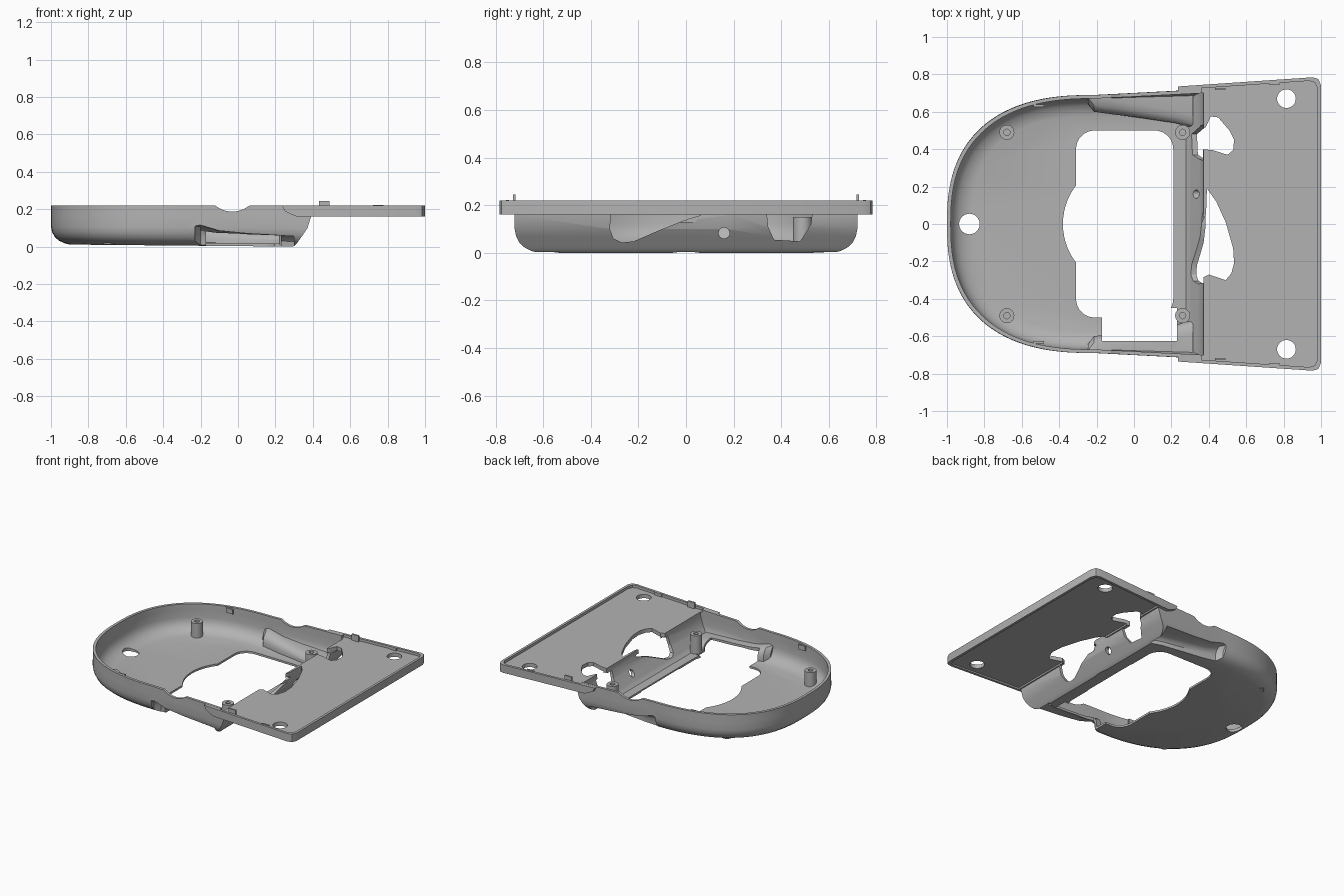
import bpy, bmesh, math

if "Cube" in bpy.data.objects:
    bpy.data.objects.remove(bpy.data.objects["Cube"])

grey = bpy.data.materials.new("grey_plastic")
grey.diffuse_color = (0.45, 0.45, 0.45, 1)
grey.use_nodes = True
grey.node_tree.nodes["Principled BSDF"].inputs["Base Color"].default_value = grey.diffuse_color


def loft(name, rings):
    """Closed solid through rings that share a point count."""
    bm = bmesh.new()
    vs = [[bm.verts.new(p) for p in r] for r in rings]
    n = len(vs[0])
    for a, b in zip(vs, vs[1:]):
        for i in range(n):
            j = (i + 1) % n
            bm.faces.new((a[i], a[j], b[j], b[i]))
    bm.faces.new(vs[0][::-1])
    bm.faces.new(vs[-1])
    bmesh.ops.recalc_face_normals(bm, faces=bm.faces)
    me = bpy.data.meshes.new(name)
    bm.to_mesh(me)
    bm.free()
    ob = bpy.data.objects.new(name, me)
    bpy.context.collection.objects.link(ob)
    me.materials.append(grey)
    return ob


def prism(name, pts, lo, hi, axis="z"):
    put = {"z": lambda a, b, h: (a, b, h), "x": lambda a, b, h: (h, a, b),
           "y": lambda a, b, h: (a, h, b)}[axis]
    return loft(name, [[put(a, b, h) for a, b in pts] for h in (lo, hi)])


def circle(cx, cy, r, n=32):
    return [(cx + r * math.cos(2 * math.pi * i / n), cy + r * math.sin(2 * math.pi * i / n))
            for i in range(n)]


def box(x0, x1, y0, y1):
    return [(x0, y0), (x1, y0), (x1, y1), (x0, y1)]


def rounded(x0, x1, y0, y1, r, n=8):
    pts = []
    for k, (cx, cy) in enumerate(((x1 - r, y1 - r), (x0 + r, y1 - r), (x0 + r, y0 + r), (x1 - r, y0 + r))):
        for i in range(n + 1):
            a = math.pi / 2 * (k + i / n)
            pts.append((cx + r * math.cos(a), cy + r * math.sin(a)))
    return pts


def combine(target, other, op="DIFFERENCE"):
    m = target.modifiers.new("cut", "BOOLEAN")
    m.operation, m.object, m.solver = op, other, "EXACT"
    bpy.context.view_layer.update()
    me = bpy.data.meshes.new_from_object(target.evaluated_get(bpy.context.evaluated_depsgraph_get()))
    target.modifiers.clear()
    target.data = me
    bpy.data.objects.remove(other)


# Rounded nose with nearly straight flanks, ending in a flat right side
def tray_ring(z, inset, right):
    half = []
    for i in range(29):
        t = math.pi / 2 * i / 28
        half.append((-0.2 - 0.8 * math.cos(t) ** 0.8, 0.69 * math.sin(t) ** 0.8))
    half += [(-0.2 + 0.59 * k / 4, 0.69 + 0.03 * k / 4) for k in range(1, 5)]
    left = -1 + inset
    ring = []
    for x, y in half:
        x = left + (x + 1) / 1.39 * (right - left)
        y *= (0.72 - inset) / 0.72
        tilt = 0.012 * (1 - (x + 1) / 1.3) * max(0, 1 - z / 0.22)
        ring.append((x, y, z + tilt))
    return [(x, -y, z) for x, y, z in ring[:0:-1]] + ring


levels = [(0.0, 0.1, 0.295), (0.008, 0.07, 0.305), (0.022, 0.042, 0.318), (0.042, 0.02, 0.332),
          (0.07, 0.006, 0.352), (0.1, 0, 0.372), (0.16, 0, 0.39), (0.22, 0, 0.39)]
shell = loft("tray_body", [tray_ring(*l) for l in levels])
hollow = loft("hollow", [tray_ring(z + 0.015, i + 0.02, r - 0.018) for z, i, r in levels]
              + [tray_ring(0.3, 0.02, 0.372)])


# Flat deck with a rim, starting with a slanted lower corner
def deck_outline(x0, x1, inset):
    def w(x):
        return 0.735 + (x - 0.23) * 0.068 - inset
    half = [(x0, w(x0)), (x1 - 0.045, w(x1 - 0.045)), (x1 - 0.015, w(x1) - 0.012), (x1, w(x1) - 0.045)]
    return half + [(x, -y) for x, y in half[::-1]]


deck = prism("deck", deck_outline(0.23, 1.0, 0), 0.16, 0.219)
combine(deck, prism("slant", [(0.2, 0.15), (0.34, 0.15), (0.29, 0.17), (0.25, 0.19), (0.23, 0.23), (0.2, 0.23)],
                    -1, 1, "y"))
combine(deck, prism("under_pocket", deck_outline(0.4, 0.982, 0.018), 0.1, 0.172))
combine(shell, deck, "UNION")
combine(shell, prism("top_pocket", deck_outline(0.36, 0.982, 0.018), 0.2, 0.3))


# Finger scoops along both lower flanks, carried inside as a raised ridge
def scoop(side, grow):
    rings = []
    for x, y, h in ((-0.23 - grow, 0.655, 0.12), (-0.2 - grow, 0.615, 0.115), (-0.1, 0.6, 0.085),
                    (0.05, 0.58, 0.07), (0.22, 0.555, 0.06), (0.3 + grow, 0.53, 0.055)):
        y, h = y - grow, h + grow
        prof = [(y, -0.1), (y, h * 0.5), (y + 0.012, h * 0.75), (y + 0.035, h * 0.92),
                (y + 0.07, h), (0.9, h * 1.02), (0.9, -0.1)]
        rings.append([(x, side * a, b) for a, b in prof])
    return loft("scoop", rings)


for side in (1, -1):
    combine(hollow, scoop(side, 0.015))
    combine(shell, scoop(side, 0))
combine(shell, hollow)

# Floor openings: rounded window, round bulge, slot and nose hole
combine(shell, prism("bulge_recess", circle(-0.04, 0, 0.34, 64), -0.1, 0.005))
combine(shell, prism("window", rounded(-0.31, 0.21, -0.5, 0.5, 0.1), -0.1, 0.1))
bulge = [(x, y) for x, y in circle(-0.04, 0, 0.34, 64) if x < 0.1]
combine(shell, prism("bulge", bulge, -0.1, 0.1))
combine(shell, prism("slot", box(-0.17, 0.23, -0.625, -0.45), -0.1, 0.14))
combine(shell, prism("nose_hole", circle(-0.88, 0, 0.055), -0.1, 0.1))

# Deck screw holes and the two curved deck openings
for s in (1, -1):
    combine(shell, prism("deck_hole", circle(0.815, s * 0.67, 0.05), 0.1, 0.3))
combine(shell, prism("small_opening", [(0.36, 0.4), (0.42, 0.395), (0.5, 0.37), (0.53, 0.395), (0.535, 0.45),
                                       (0.51, 0.5), (0.45, 0.57), (0.41, 0.575), (0.385, 0.52), (0.36, 0.5)],
                     0.13, 0.3))
combine(shell, prism("large_opening", [(0.36, -0.29), (0.40, -0.27), (0.49, -0.3), (0.52, -0.265), (0.535, -0.21),
                                       (0.53, -0.13), (0.49, 0.01), (0.44, 0.12), (0.39, 0.19), (0.385, 0.05),
                                       (0.36, 0.0)], 0.13, 0.3))

# Openings through the sloping right wall
combine(shell, prism("wall_wedge", [(-0.315, 0.17), (-0.32, 0.1), (-0.305, 0.06), (-0.27, 0.043), (-0.22, 0.048),
                                    (-0.1, 0.1), (0.0, 0.14), (0.06, 0.157), (0.06, 0.17)], 0.305, 0.398, "x"))
combine(shell, prism("wall_window", [(0.34, 0.165), (0.345, 0.11), (0.37, 0.055), (0.48, 0.048), (0.5, 0.08),
                                     (0.525, 0.12), (0.53, 0.165)], 0.305, 0.398, "x"))
combine(shell, prism("wall_hole", circle(0.16, 0.083, 0.023, 20), 0.25, 0.45, "x"))

# Round dips in the top edge of both flanks
combine(shell, prism("edge_dip", [(-0.14, 0.23), (-0.12, 0.218), (-0.09, 0.2), (-0.06, 0.19), (-0.03, 0.187),
                                  (0.0, 0.19), (0.03, 0.2), (0.06, 0.218), (0.08, 0.23)], -1, 1, "y"))

# Hollow screw posts
posts = []
for x, top in ((-0.68, 0.13), (0.26, 0.15)):
    for s in (1, -1):
        post = prism("screw_post", circle(x, s * 0.49, 0.04), 0.012, top)
        combine(post, prism("bore", circle(x, s * 0.49, 0.017, 20), 0.05, 0.3))
        posts.append(post)

# Small snap tabs on the rim
for s in (1, -1):
    for x, y, top in ((0.46, 0.722, 0.245), (0.75, 0.75, 0.222), (-0.51, 0.632, 0.215)):
        prism("snap_tab", box(x - 0.028, x + 0.028, s * y - 0.006, s * y + 0.006), 0.18, top)

for ob in bpy.context.collection.objects:
    ob.select_set(True)
    bpy.context.view_layer.objects.active = ob
bpy.ops.object.shade_smooth_by_angle(angle=math.radians(30))
